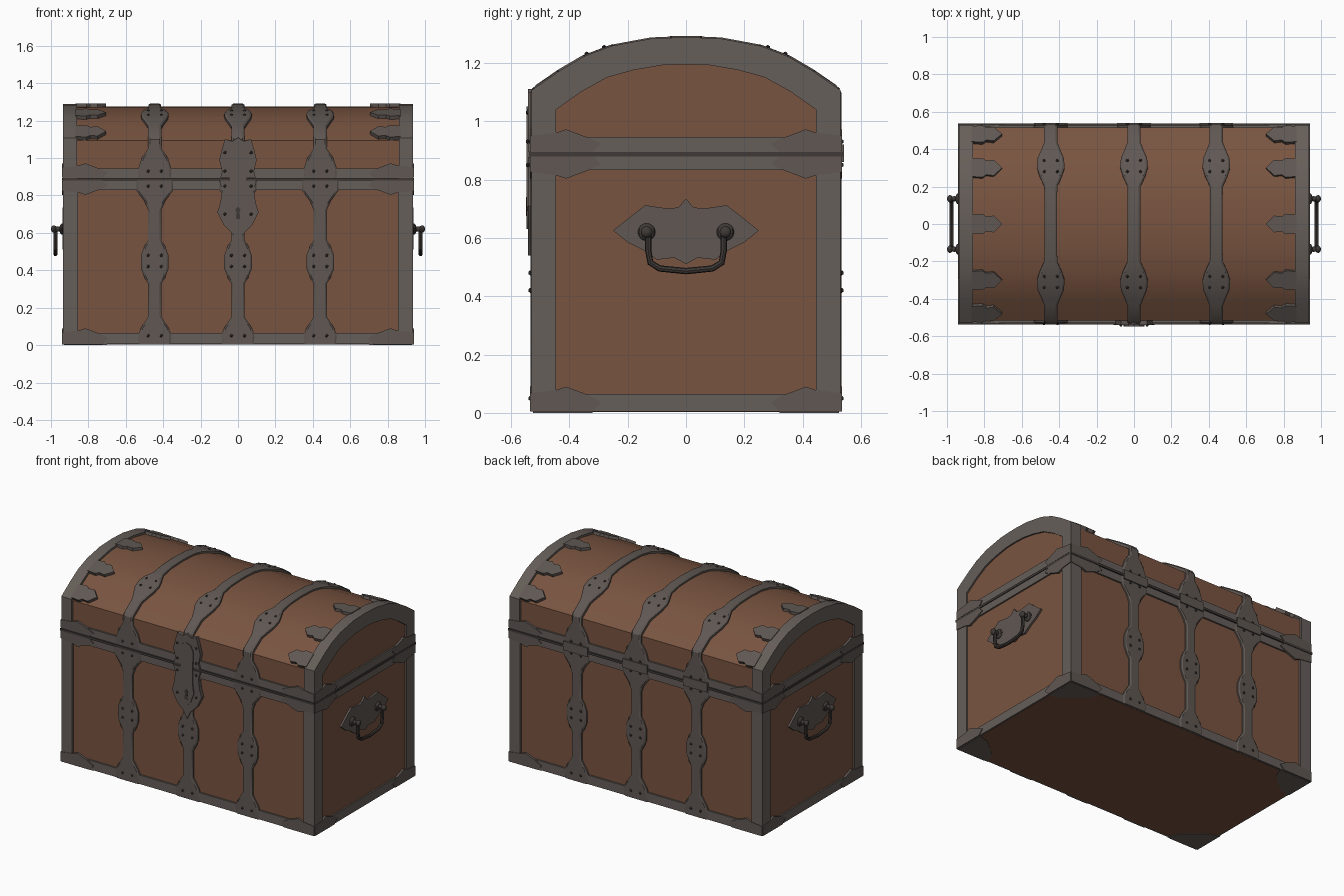
import bpy, bmesh, math
from mathutils import Vector

if "Cube" in bpy.data.objects:
    bpy.data.objects.remove(bpy.data.objects["Cube"])


def material(name, rgb):
    m = bpy.data.materials.new(name)
    m.diffuse_color = (*rgb, 1)
    m.use_nodes = True
    m.node_tree.nodes["Principled BSDF"].inputs["Base Color"].default_value = m.diffuse_color
    return m


LEATHER = material("brown leather", (0.19, 0.088, 0.051))
IRON = material("grey iron", (0.132, 0.112, 0.1))
FITTING = material("worn iron", (0.115, 0.096, 0.086))
DARK = material("dark iron", (0.05, 0.042, 0.038))


def finish(name, bm, mat):
    bmesh.ops.recalc_face_normals(bm, faces=bm.faces)
    me = bpy.data.meshes.new(name)
    bm.to_mesh(me)
    bm.free()
    me.materials.append(mat)
    ob = bpy.data.objects.new(name, me)
    bpy.context.collection.objects.link(ob)
    return ob


def prism(name, outline, place, h0, h1, mat):
    """Extrude a 2D outline; place(u, v, h) gives the 3D point."""
    bm = bmesh.new()
    lo, hi = [[bm.verts.new(place(u, v, h)) for u, v in outline] for h in (h0, h1)]
    n = len(lo)
    bm.faces.new(lo)
    bm.faces.new(hi)
    for i in range(n):
        j = (i + 1) % n
        bm.faces.new((lo[i], lo[j], hi[j], hi[i]))
    return finish(name, bm, mat)


def box(name, x, y, z, mat):
    rect = [(x[0], y[0]), (x[1], y[0]), (x[1], y[1]), (x[0], y[1])]
    return prism(name, rect, lambda u, v, h: (u, v, h), z[0], z[1], mat)


def ring(name, outer, inner, x0, x1, mat):
    """Flat frame between two closed (y, z) loops, thick along x."""
    bm = bmesh.new()
    loops = [[bm.verts.new((x, y, z)) for y, z in pts]
             for x, pts in ((x0, outer), (x1, outer), (x1, inner), (x0, inner))]
    n = len(outer)
    for k in range(4):
        a, b = loops[k], loops[(k + 1) % 4]
        for i in range(n):
            j = (i + 1) % n
            bm.faces.new((a[i], a[j], b[j], b[i]))
    return finish(name, bm, mat)


def strap(name, x, pts, t, mat):
    """Band of varying half width along (y, z, half_width) stations."""
    bm = bmesh.new()
    rows = []
    for i, (y, z, w) in enumerate(pts):
        a, b = pts[max(i - 1, 0)], pts[min(i + 1, len(pts) - 1)]
        n = Vector((0, a[2 - 1] - b[1], b[0] - a[0])).normalized()
        p = Vector((x, y, z))
        rows.append([bm.verts.new(p + Vector((s, 0, 0)) + n * h) for s, h in
                     ((-w, -0.012), (-w, t * 0.6), (-w + 0.01, t),
                      (w - 0.01, t), (w, t * 0.6), (w, -0.012))])
    for a, b in zip(rows, rows[1:]):
        for i in range(6):
            j = (i + 1) % 6
            bm.faces.new((a[i], a[j], b[j], b[i]))
    bm.faces.new(rows[0])
    bm.faces.new(rows[-1])
    return finish(name, bm, mat)


def mirror(half):
    """Complete a half outline that ends on the centre line."""
    return half + [(-u, v) for u, v in reversed(half) if abs(u) > 1e-6]


# Lid profile, front half, outer iron edge and inner edge of the end panel
OUT = [(-.53, .893), (-.53, 1.106), (-.43, 1.175), (-.35, 1.222), (-.255, 1.258), (-.12, 1.283), (0, 1.288)]
INN = [(-.445, .945), (-.445, 1.04), (-.36, 1.1), (-.27, 1.15), (-.18, 1.175), (-.08, 1.192), (0, 1.195)]


def lid_z(y):
    y = -abs(y)
    for (a, za), (b, zb) in zip(OUT[1:], OUT[2:]):
        if y <= b:
            return za + (zb - za) * (y - a) / (b - a)
    return OUT[-1][1]


# Leather covered body and lid
box("body", (-.925, .925), (-.517, .517), (.003, .885), LEATHER)
core = [(y * .975, z - .013) for y, z in mirror(OUT)]
prism("lid", core, lambda u, v, h: (h, u, v), -.925, .925, LEATHER)
box("lid_seam", (-.94, .94), (-.537, .537), (.879, .894), DARK)

# Iron frames round the ends and along the long sides
rect_out = [(-.53, .005), (-.53, .882), (.53, .882), (.53, .005)]
rect_in = [(-.445, .065), (-.445, .832), (.445, .832), (.445, .065)]
for s, side in ((-1, "left"), (1, "right")):
    ring(f"{side}_body_frame", rect_out, rect_in, s * .855, s * .935, IRON)
    ring(f"{side}_lid_frame", mirror(OUT), mirror(INN), s * .86, s * .935, IRON)
for s, side in ((-1, "front"), (1, "back")):
    for part, z in (("bottom", (.005, .065)), ("top", (.83, .882)), ("lid", (.893, .945))):
        box(f"{side}_{part}_band", (-.93, .93), (s * .51, s * .528), z, IRON)

# Corner fittings over the bands, on the long sides, the ends and the bottom
for sx in (-1, 1):
    for sy in (-1, 1):
        for lo, hi, up in ((.004, .068, 1), (.881, .825, -1), (.895, .95, 1)):
            horn = [(0, lo), (.21, lo), (.24, (lo + hi) / 2), (.2, hi - .008 * up),
                    (.12, hi + .022 * up), (.085, hi + .01 * up), (0, hi)]
            prism("long_corner_fitting", horn, lambda u, v, h: (sx * (.936 - u), sy * h, v),
                  .52, .534, FITTING)
            prism("end_corner_fitting", horn, lambda u, v, h: (sx * h, sy * (.531 - u), v),
                  .926, .94, FITTING)
        patch = [(.93, .525), (.7, .525), (.73, .45), (.81, .38), (.86, .34), (.93, .32)]
        prism("bottom_corner", patch, lambda u, v, h: (sx * u, sy * v, h), 0, .01, IRON)

# Leaf shaped tips reaching from the end bands over the lid
LEAF = [(0, -.05), (.06, -.055), (.08, -.04), (.12, -.045), (.165, 0),
        (.12, .045), (.08, .04), (.06, .055), (0, .05)]
for sx in (-1, 1):
    for y0 in (-.48, -.3, 0, .3, .48):
        o = Vector((0, y0, lid_z(y0)))
        tan = Vector((0, .04, lid_z(y0 + .02) - lid_z(y0 - .02))).normalized()
        nor = Vector((0, -tan.z, tan.y))
        prism("lid_leaf", LEAF, lambda u, v, h: o + Vector((sx * (.87 - u), 0, 0)) + tan * v + nor * h,
              -.025, .004, FITTING)

# Straps: lower ones on front and back, upper ones bent over the lid
LOWER = [(.004, .085), (.05, .09), (.09, .075), (.15, .036), (.33, .036), (.36, .055), (.41, .074),
         (.48, .074), (.53, .055), (.56, .035), (.72, .035), (.77, .055), (.83, .1), (.88, .1)]
SIDE = [(.896, .09), (.94, .09), (1.0, .07), (1.05, .036), (1.095, .035)]
TOP = [(-.505, .035), (-.43, .036), (-.39, .052), (-.35, .07), (-.3, .074), (-.255, .06), (-.2, .035),
       (-.12, .034)]
rivets = []
for x in (-.445, 0, .44):
    for s, side in ((-1, "front"), (1, "back")):
        pts = [(s * .517, z, w) for z, w in LOWER]
        strap(f"{side}_strap", x, pts if s < 0 else pts[::-1], .016, FITTING)
        for dx in (-.035, .035):
            rivets += [(x + dx, s * .533, z) for z in (.05, .42, .48, .85, .93)]
            rivets += [(x + dx, s * y, lid_z(y) + .004) for y in (.28, .34)]
        if s > 0:
            box("back_hinge", (x - .09, x + .09), (.52, .541), (.86, .92), FITTING)
    half = [(-.517, z, w) for z, w in SIDE] + [(y, lid_z(y) - .012, w) for y, w in TOP]
    whole = half + [(0, lid_z(0) - .012, .034)] + [(-y, z, w) for y, z, w in reversed(half)]
    strap("lid_strap", x, whole, .016, FITTING)

# Lock plate on the body and hasp on the lid
front = lambda u, v, h: (u, -h, v)
prism("lock_plate", mirror([(0, .54), (.025, .59), (.075, .64), (.11, .71), (.095, .76), (.085, .83), (.1, .878),
                            (0, .878)]), front, .515, .541, FITTING)
prism("hasp_plate", mirror([(0, .896), (.095, .896), (.085, .93), (.1, .99), (.085, 1.05), (.07, 1.1),
                            (.03, 1.09), (0, 1.11)]), front, .515, .541, FITTING)
prism("hasp", mirror([(0, .63), (.03, .66), (.055, .72), (.045, .8), (.05, 1.0), (.03, 1.04), (0, 1.05)]),
      front, .53, .547, FITTING)
prism("keyhole", mirror([(0, .675), (.012, .675), (.008, .71), (.014, .725), (0, .74)]), front, .54, .549, DARK)
for dx in (-.07, .07):
    rivets += [(dx, -.541, z) for z in (.7, .85, .93, 1.03)]

# Nail heads, gathered in one mesh
bm = bmesh.new()
for p in rivets:
    g = bmesh.ops.create_icosphere(bm, subdivisions=1, radius=.009)
    bmesh.ops.translate(bm, verts=g["verts"], vec=p)
finish("nail_heads", bm, DARK)

# End handles: back plate, two knobs and a hanging bail
PLATE = mirror([(0, .51), (.04, .532), (.1, .525), (.15, .56), (.2, .585), (.25, .625), (.2, .665),
                (.14, .712), (.06, .7), (.025, .705), (0, .735)])
for s, side in ((-1, "left"), (1, "right")):
    prism(f"{side}_handle_plate", PLATE, lambda u, v, h: (s * h, u, v), .92, .938, FITTING)
    bm = bmesh.new()
    for y in (-.135, .135):
        for x, r, sx in ((.94, .03, .5), (.962, .014, 1.8), (.984, .02, .8)):
            g = bmesh.ops.create_uvsphere(bm, u_segments=12, v_segments=8, radius=r)
            for v in g["verts"]:
                v.co = (s * (x + v.co.x * sx), y + v.co.y, .62 + v.co.z)
    finish(f"{side}_handle_knobs", bm, DARK)
    cu = bpy.data.curves.new(f"{side}_handle_bail", "CURVE")
    cu.dimensions = "3D"
    cu.bevel_depth = .011
    cu.bevel_resolution = 2
    cu.use_fill_caps = True
    path = [(-.13, .62), (-.13, .56), (-.122, .515), (-.09, .495), (0, .486),
            (.09, .495), (.122, .515), (.13, .56), (.13, .62)]
    sp = cu.splines.new("POLY")
    sp.points.add(len(path) - 1)
    for pt, (y, z) in zip(sp.points, path):
        pt.co = (s * .976, y, z, 1)
    cu.materials.append(DARK)
    bail = bpy.data.objects.new(cu.name, cu)
    bpy.context.collection.objects.link(bail)

# Turn the bails into meshes and smooth the rounded parts
bpy.ops.object.select_all(action="SELECT")
bpy.context.view_layer.objects.active = bpy.data.objects["lid"]
bpy.ops.object.convert(target="MESH")
bpy.ops.object.shade_smooth_by_angle(angle=math.radians(30))
